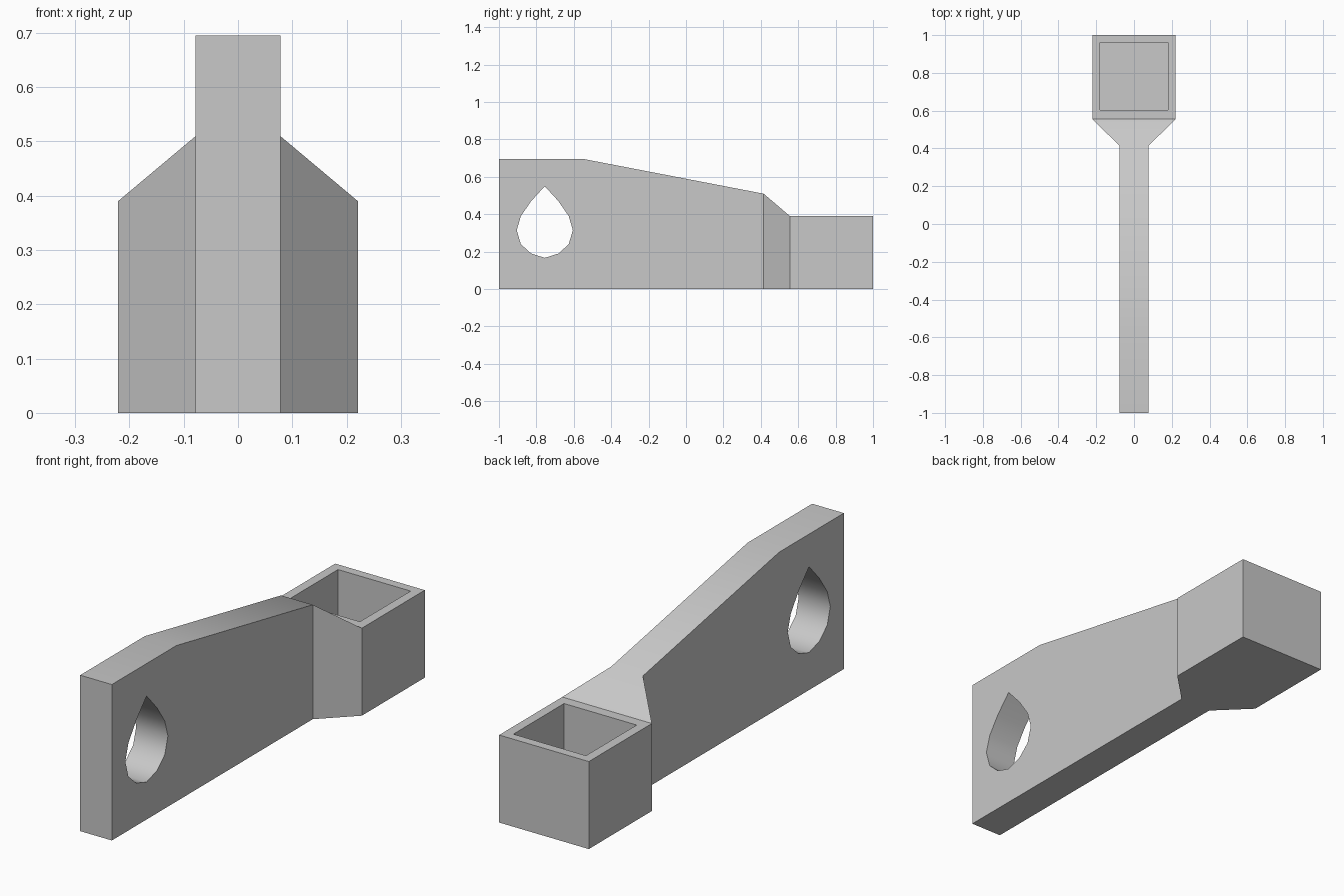
import bpy
import bmesh
import math

cube = bpy.data.objects.get("Cube")
if cube:
    bpy.data.objects.remove(cube, do_unlink=True)

grey = bpy.data.materials.new("plain grey")
grey.use_nodes = True
colour = (0.58, 0.58, 0.58, 1)
grey.diffuse_color = colour
grey.node_tree.nodes["Principled BSDF"].inputs["Base Color"].default_value = colour


def loft(name, rings):
    """Join equal-sized rings of points into a closed solid."""
    bm = bmesh.new()
    loops = [[bm.verts.new(p) for p in ring] for ring in rings]
    for a, b in zip(loops, loops[1:]):
        for i in range(len(a)):
            j = (i + 1) % len(a)
            bm.faces.new((a[i], a[j], b[j], b[i]))
    bm.faces.new(loops[0])
    bm.faces.new(loops[-1])
    bmesh.ops.recalc_face_normals(bm, faces=bm.faces)
    mesh = bpy.data.meshes.new(name)
    bm.to_mesh(mesh)
    bm.free()
    mesh.materials.append(grey)
    obj = bpy.data.objects.new(name, mesh)
    bpy.context.collection.objects.link(obj)
    return obj


# Arm, flared neck and socket block: (y, half width, height) along the length
ARM, SOCKET = 0.078, 0.221
stations = [(-1, ARM, 0.695), (-0.545, ARM, 0.695), (0.415, ARM, 0.51),
            (0.556, SOCKET, 0.39), (1, SOCKET, 0.39)]
body = loft("arm_with_socket", [
    [(-w, y, 0), (w, y, 0), (w, y, h), (-w, y, h)] for y, w, h in stations])

# Teardrop hole through the arm: one half as (offset, height), then mirrored
half = [(0, 0.55), (0.073, 0.47), (0.128, 0.39), (0.15, 0.315),
        (0.128, 0.24), (0.073, 0.19), (0, 0.167)]
outline = half + [(-d, z) for d, z in half[-2:0:-1]]
hole = loft("hole_cutter", [
    [(x, -0.755 + d, z) for d, z in outline] for x in (-0.3, 0.3)])

# Square pocket in the socket, open at the top
pocket = loft("pocket_cutter", [
    [(-0.179, 0.603, z), (0.179, 0.603, z), (0.179, 0.96, z), (-0.179, 0.96, z)]
    for z in (0.04, 0.6)])

bpy.ops.object.select_all(action="DESELECT")
body.select_set(True)
bpy.context.view_layer.objects.active = body
for cutter in (hole, pocket):
    cutter.hide_render = True
    mod = body.modifiers.new(cutter.name, "BOOLEAN")
    mod.operation = "DIFFERENCE"
    mod.solver = "EXACT"
    mod.object = cutter
    bpy.ops.object.modifier_apply(modifier=mod.name)
    bpy.data.objects.remove(cutter, do_unlink=True)

bpy.ops.object.shade_smooth_by_angle(angle=math.radians(35))
